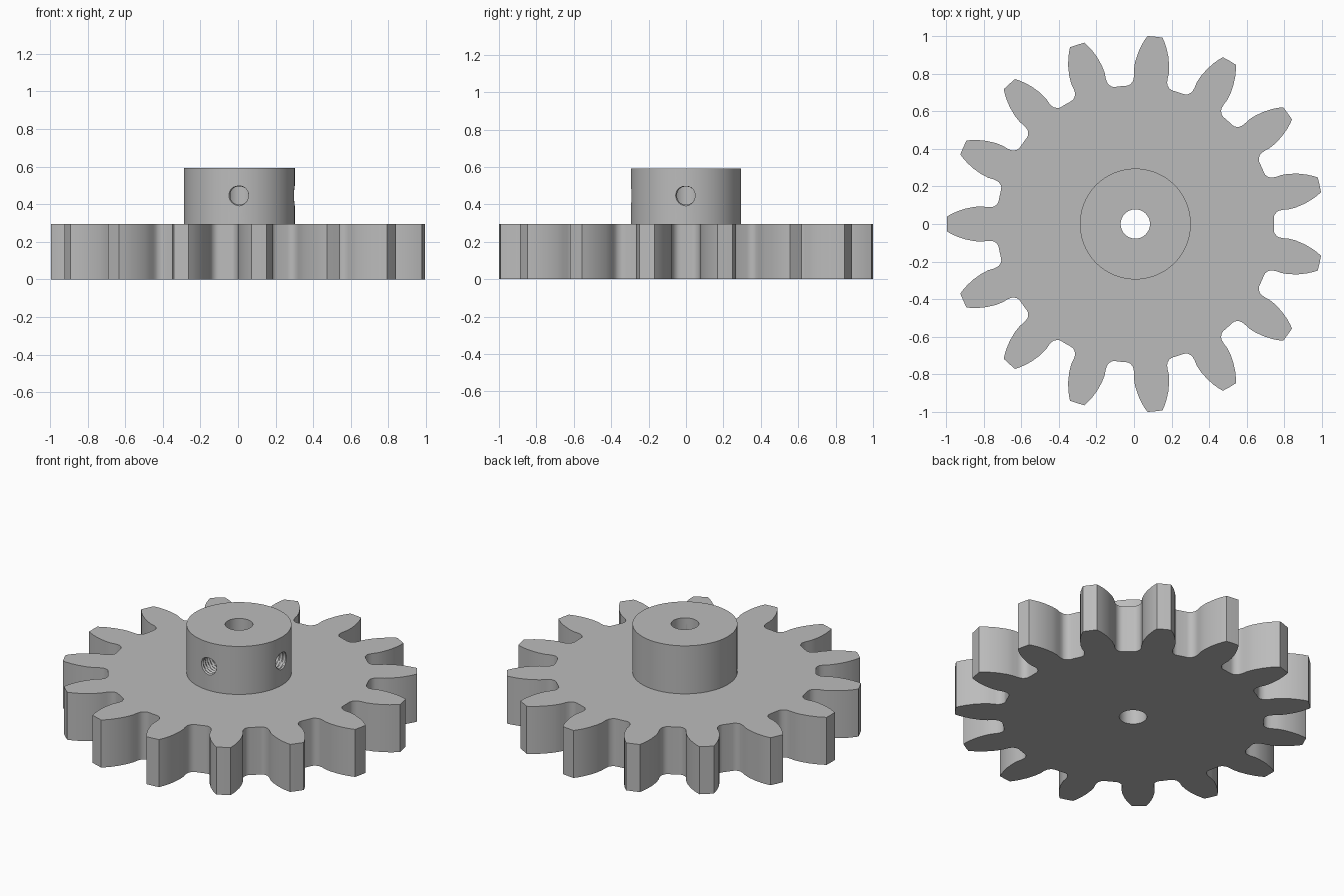
import bpy, bmesh
from math import sin, cos, pi, radians, tau
from mathutils import Matrix

if "Cube" in bpy.data.objects:
    bpy.data.objects.remove(bpy.data.objects["Cube"])

CX = 0.007          # shaft axis
TEETH = 15
GEAR_H, TOP = 0.295, 0.593
HUB_R, BORE_R = 0.295, 0.078

grey = bpy.data.materials.new("plain grey")
grey.use_nodes = True
grey.diffuse_color = (0.5, 0.5, 0.5, 1)
grey.node_tree.nodes["Principled BSDF"].inputs["Base Color"].default_value = (0.5, 0.5, 0.5, 1)


def make(name, bm):
    bmesh.ops.recalc_face_normals(bm, faces=bm.faces)
    mesh = bpy.data.meshes.new(name)
    bm.to_mesh(mesh)
    bm.free()
    ob = bpy.data.objects.new(name, mesh)
    mesh.materials.append(grey)
    bpy.context.collection.objects.link(ob)
    return ob


def prism(name, outline, z0, z1):
    bm = bmesh.new()
    base = bm.faces.new([bm.verts.new((x, y, z0)) for x, y in outline])
    top = bmesh.ops.extrude_face_region(bm, geom=[base])["geom"]
    verts = [g for g in top if isinstance(g, bmesh.types.BMVert)]
    bmesh.ops.translate(bm, verts=verts, vec=(0, 0, z1 - z0))
    return make(name, bm)


def circle(r, n=96):
    return [(CX + r * cos(tau * i / n), r * sin(tau * i / n)) for i in range(n)]


def thread_cutter(name, turn):
    """Screw-shaped cutter reaching from the bore out past the hub wall."""
    n, rows, step, pitch = 32, 60, 0.0055, 0.022
    bm = bmesh.new()
    rings = []
    for j in range(rows):
        ring = []
        for i in range(n):
            phase = (j * step / pitch - i / n) % 1
            r = 0.048 + 0.009 * (1 - abs(2 * phase - 1))
            a = tau * i / n
            ring.append(bm.verts.new((r * cos(a), r * sin(a), j * step)))
        rings.append(ring)
    for lo, hi in zip(rings, rings[1:]):
        for i in range(n):
            k = (i + 1) % n
            bm.faces.new((lo[i], lo[k], hi[k], hi[i]))
    bm.faces.new(rings[0])
    bm.faces.new(rings[-1])
    # lay the screw along +x, then turn it about the shaft axis
    bm.transform(Matrix.Translation((CX, 0, 0.447)) @ Matrix.Rotation(turn, 4, "Z")
                 @ Matrix.Rotation(pi / 2, 4, "Y"))
    bmesh.ops.triangulate(bm, faces=bm.faces)
    return make(name, bm)


def cut(ob, cutters):
    bpy.context.view_layer.objects.active = ob
    for c in cutters:
        mod = ob.modifiers.new("cut", "BOOLEAN")
        mod.operation, mod.solver, mod.object = "DIFFERENCE", "EXACT", c
        bpy.ops.object.modifier_apply(modifier=mod.name)


def smooth(ob):
    bpy.ops.object.select_all(action="DESELECT")
    ob.select_set(True)
    bpy.context.view_layer.objects.active = ob
    bpy.ops.object.shade_smooth_by_angle(angle=radians(35))


# Half of one tooth: radius and angle in degrees from the tooth centre line
flank = [(1.002, 2.3), (0.98, 3.1), (0.95, 4.05), (0.91, 5.1), (0.86, 6.1),
         (0.82, 6.55), (0.79, 6.5), (0.77, 6.7), (0.758, 7.03), (0.745, 7.92),
         (0.739, 8.76), (0.737, 9.72)]
tooth = [(r, -a) for r, a in reversed(flank)] + [(1.002, 0)] + flank + [(0.737, 12)]
outline = []
for t in range(TEETH):
    for r, a in tooth:
        ang = radians(180 + a + t * 360 / TEETH)
        outline.append((CX + r * cos(ang), r * sin(ang)))

gear = prism("toothed_wheel", outline, 0, GEAR_H)
hub = prism("hub", circle(HUB_R), GEAR_H, TOP)
bore = prism("bore_cutter", circle(BORE_R, 64), -0.1, TOP + 0.1)

# Two threaded set screw holes, one to the front and one to the side
screws = [thread_cutter("front_screw_cutter", -pi / 2),
          thread_cutter("side_screw_cutter", 0)]

cut(gear, [bore])
cut(hub, [bore] + screws)
for ob in (gear, hub):
    smooth(ob)
for c in [bore] + screws:
    bpy.data.objects.remove(c)
